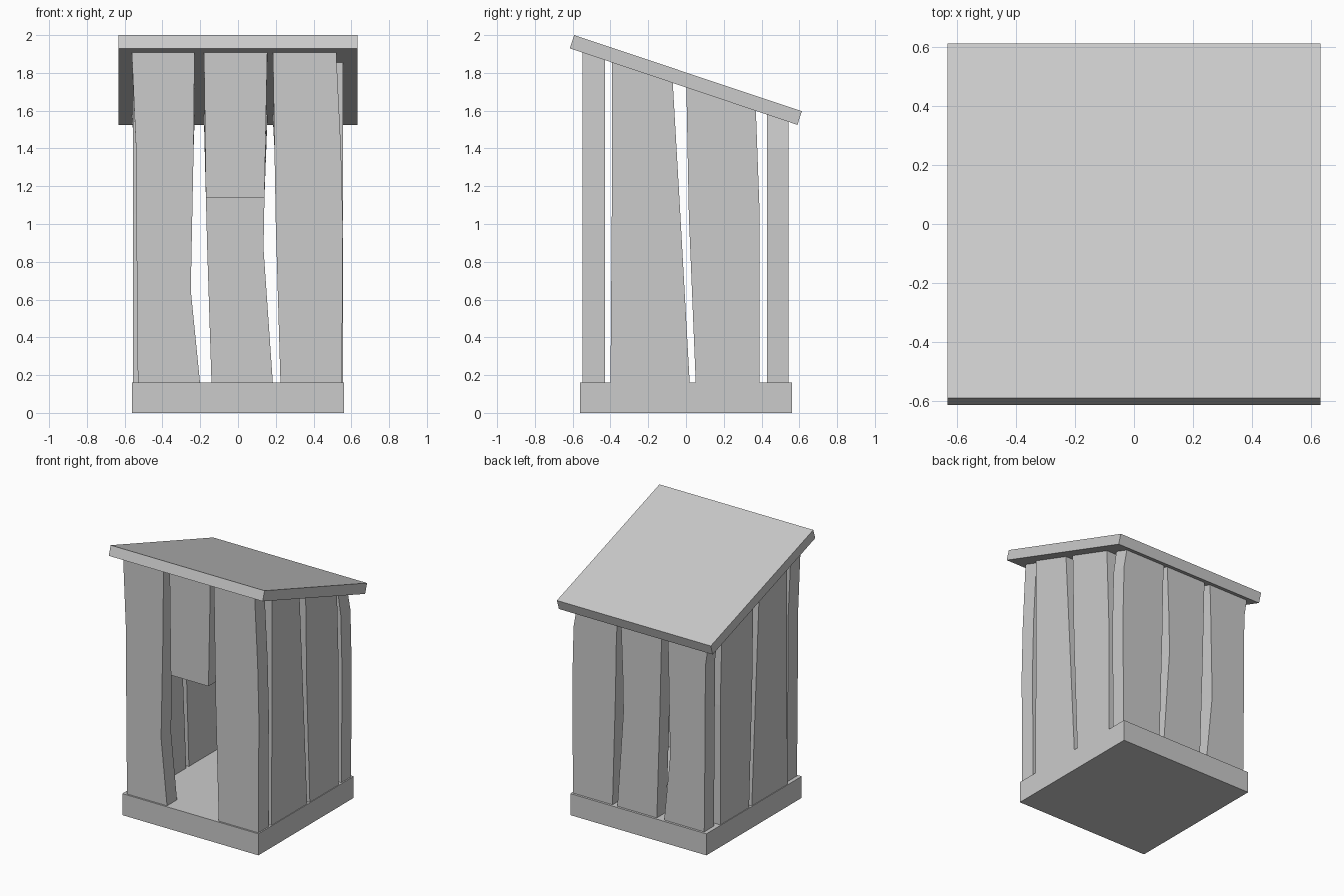
import bpy, bmesh
from mathutils import Vector

if "Cube" in bpy.data.objects:
    bpy.data.objects.remove(bpy.data.objects["Cube"])


def roof_under(y):
    return 1.93 - 0.336 * (y + 0.615)


def finish(name, bm):
    bmesh.ops.recalc_face_normals(bm, faces=bm.faces)
    me = bpy.data.meshes.new(name)
    bm.to_mesh(me)
    bm.free()
    ob = bpy.data.objects.new(name, me)
    bpy.context.collection.objects.link(ob)
    return ob


def loft(name, rings):
    """Closed solid through a stack of four-cornered rings."""
    bm = bmesh.new()
    vs = [[bm.verts.new(p) for p in r] for r in rings]
    for a, b in zip(vs, vs[1:]):
        for i in range(4):
            j = (i + 1) % 4
            bm.faces.new((a[i], a[j], b[j], b[i]))
    bm.faces.new(vs[0])
    bm.faces.new(vs[-1])
    return finish(name, bm)


def plank(name, rows, near, far, side=False):
    """rows: (z, low edge, high edge); z None means cut by the roof slope."""
    rings = []
    for z, lo, hi in rows:
        ring = []
        for u, d in ((lo, near), (hi, near), (hi, far), (lo, far)):
            x, y = (d, u) if side else (u, d)
            ring.append(Vector((x, y, roof_under(y) if z is None else z)))
        rings.append(ring)
    return loft(name, rings)


# Base slab
loft("base", [[(-.56, -.56, z), (.56, -.56, z), (.56, .56, z), (-.56, .56, z)]
              for z in (0, 0.16)])

# Sloping roof slab
section = [(-.615, 1.93), (.59, 1.525), (.613, 1.597), (-.592, 2.0)]
loft("roof", [[(x, y, z) for y, z in section] for x in (-.633, .633)])

# Crooked planks shared by the front and back walls
left = [(.15, -.53, -.20), (.65, -.535, -.25), (1.4, -.54, -.235), (None, -.562, -.23)]
middle = [(.15, -.14, .185), (.87, -.163, .135), (1.14, -.17, .14), (None, -.18, .155)]
right = [(.15, .225, .55), (1.0, .20, .555), (1.4, .193, .545), (None, .185, .52)]
for wall, near, far in (("front", -.547, -.43), ("back", .43, .543)):
    plank(wall + "_left_plank", left, near, far)
    plank(wall + "_right_plank", right, near, far)
    # The front middle plank stops short to leave the doorway
    plank(wall + "_middle_plank", middle[2:] if wall == "front" else middle, near, far)

# Side wall planks, mirrored left and right
fore = [(.15, -.40, .02), (1.05, -.393, -.03), (None, -.392, -.07)]
aft = [(.15, .052, .39), (1.05, .015, .39), (None, .002, .37)]
for s, wall in ((1, "right"), (-1, "left")):
    plank(wall + "_side_fore_plank", fore, .44 * s, .555 * s, True)
    plank(wall + "_side_aft_plank", aft, .44 * s, .555 * s, True)
